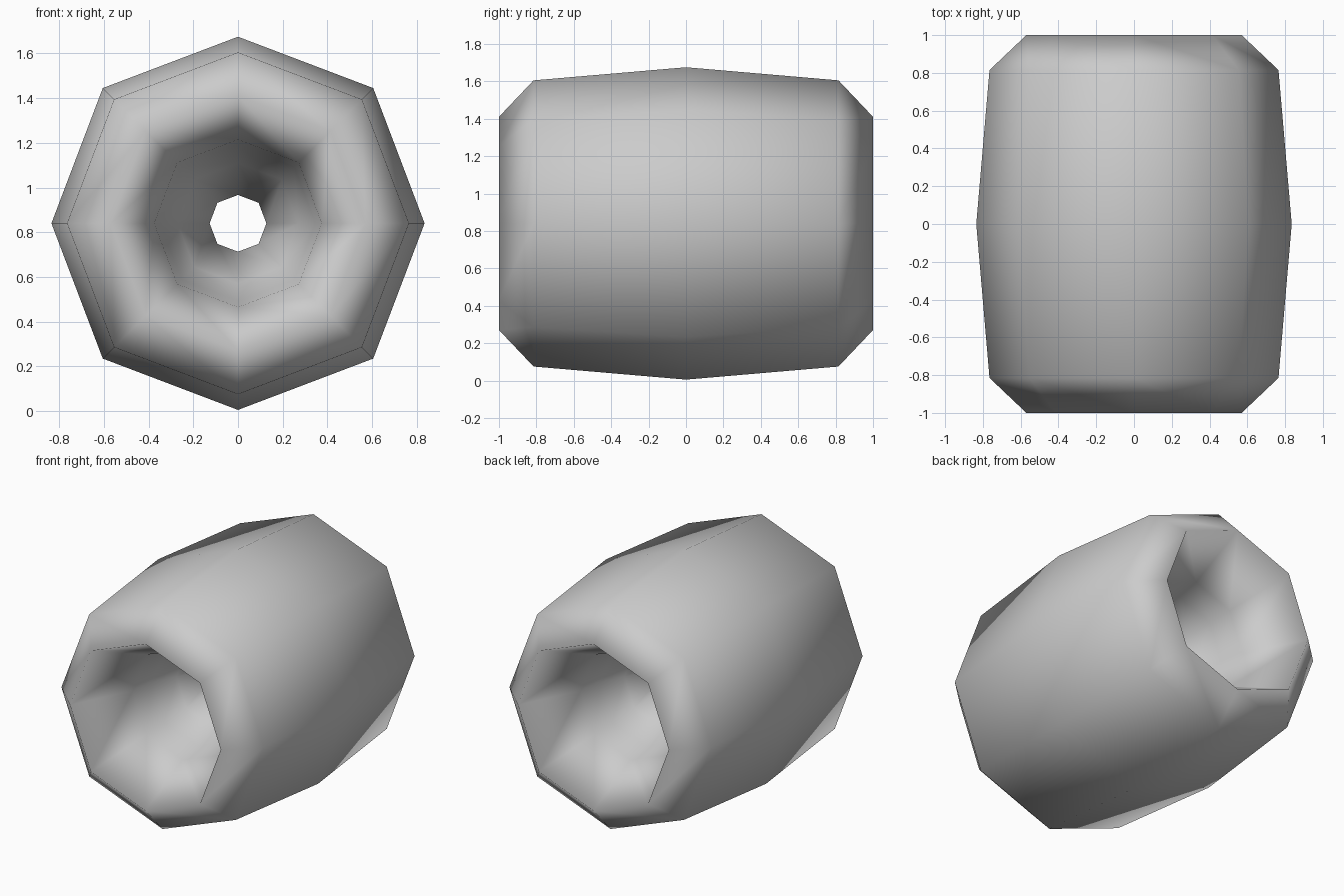
import bpy, bmesh, math

if "Cube" in bpy.data.objects:
    bpy.data.objects.remove(bpy.data.objects["Cube"])

# Half profile from the front waist into the bore: (radius, y)
outer = [(0.765, 0.815), (0.57, 1.0)]
bore = [(0.375, 0.60), (0.347, 0.43), (0.27, 0.28)]
half = outer + bore
profile = ([(0.835, 0.0)] + half + [(0.127, 0.0)]
           + [(r, -y) for r, y in reversed(half)])

# Eight-sided barrel bead spun round the y axis, diagonals slightly fuller
SIDES, CENTRE_Z = 8, 0.84
bm = bmesh.new()
rings = []
for r, y in profile:
    ring = []
    for k in range(SIDES):
        a = 2 * math.pi * k / SIDES
        f = r * (1.025 if k % 2 else 1.0)
        ring.append(bm.verts.new((f * math.cos(a), y, CENTRE_Z + f * math.sin(a))))
    rings.append(ring)
for i, a in enumerate(rings):
    b = rings[(i + 1) % len(rings)]
    for k in range(SIDES):
        n = (k + 1) % SIDES
        bm.faces.new((a[k], a[n], b[n], b[k]))
bmesh.ops.recalc_face_normals(bm, faces=bm.faces)
for f in bm.faces:
    f.smooth = True

mesh = bpy.data.meshes.new("barrel_bead")
bm.to_mesh(mesh)
bm.free()
bead = bpy.data.objects.new("barrel_bead", mesh)
bpy.context.collection.objects.link(bead)
